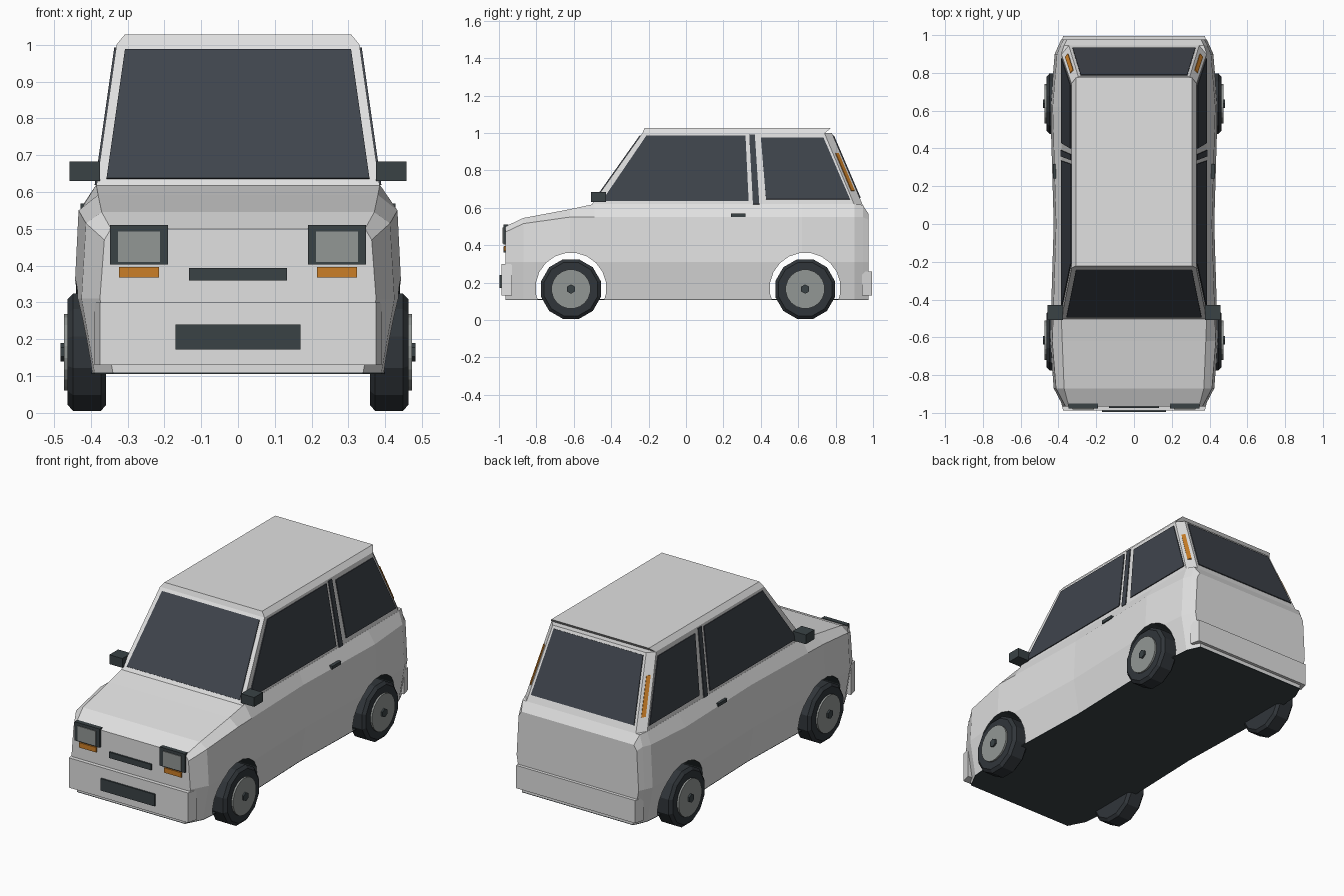
import bpy, bmesh, math
from mathutils import Vector

if "Cube" in bpy.data.objects:
    bpy.data.objects.remove(bpy.data.objects["Cube"], do_unlink=True)


def material(name, rgb):
    m = bpy.data.materials.new(name)
    m.use_nodes = True
    m.diffuse_color = (*rgb, 1)
    bsdf = next(n for n in m.node_tree.nodes if n.type == "BSDF_PRINCIPLED")
    bsdf.inputs["Base Color"].default_value = (*rgb, 1)
    bsdf.inputs["Roughness"].default_value = 0.7
    return m


PAINT = material("pale grey paint", (0.75, 0.75, 0.75))
GLASS = material("dark glass", (0.05, 0.058, 0.072))
TRIM = material("dark trim", (0.042, 0.055, 0.06))
RUBBER = material("tyre rubber", (0.03, 0.036, 0.042))
METAL = material("hub grey", (0.29, 0.31, 0.30))
AMBER = material("amber", (0.6, 0.21, 0.02))


def finish(name, bm, *mats):
    bmesh.ops.recalc_face_normals(bm, faces=bm.faces)
    mesh = bpy.data.meshes.new(name)
    bm.to_mesh(mesh)
    bm.free()
    ob = bpy.data.objects.new(name, mesh)
    bpy.context.collection.objects.link(ob)
    for m in mats:
        mesh.materials.append(m)
    return ob


def loft(name, rings, *mats):
    """Skin a list of equal rings and cap both ends."""
    bm = bmesh.new()
    rows = [[bm.verts.new(p) for p in ring] for ring in rings]
    n = len(rows[0])
    for a, b in zip(rows, rows[1:]):
        for i in range(n):
            j = (i + 1) % n
            bm.faces.new((a[i], a[j], b[j], b[i]))
    bm.faces.new(rows[0])
    bm.faces.new(rows[-1])
    return finish(name, bm, *mats)


def plate(name, points, outward, mat, thick=0.005):
    """Thin panel standing off the surface its points lie on."""
    pts = [Vector(p) for p in points]
    n = (pts[1] - pts[0]).cross(pts[2] - pts[0]).normalized()
    if n.dot(Vector(outward)) < 0:
        n.negate()
    return loft(name, [[p - n * 0.001 for p in pts], [p + n * thick for p in pts]], mat)


def box(name, x, y, z, mat):
    rings = [[(x[0], y[0], h), (x[1], y[0], h), (x[1], y[1], h), (x[0], y[1], h)] for h in z]
    return loft(name, rings, mat)


def lathe(name, profile, sides, y, z, mat, side=1):
    """Revolve (x, radius) pairs about an axis along x."""
    rings = []
    for x, r in profile:
        angles = [2 * math.pi * (i + 0.5) / sides for i in range(sides)]
        rings.append([(side * x, y + r * math.cos(a), z + r * math.sin(a)) for a in angles])
    return loft(name, rings, mat)


def mirrored(half):
    return half + [(-p[0], *p[1:]) for p in reversed(half)]


def lerp(a, b, t):
    return Vector(a).lerp(Vector(b), t)


# Lower body: stations of y, widest half width, deck height, deck half width
stations = [
    (-0.965, 0.375, 0.50, 0.345),
    (-0.87, 0.425, 0.545, 0.37),
    (-0.62, 0.445, 0.592, 0.38),
    (-0.49, 0.44, 0.62, 0.385),
    (0, 0.425, 0.62, 0.385),
    (0.62, 0.443, 0.62, 0.385),
    (0.9, 0.42, 0.62, 0.385),
    (0.945, 0.40, 0.615, 0.37),
    (0.977, 0.385, 0.565, 0.355),
]
rings = []
for y, w, deck, dw in stations:
    shoulder = min(0.55, deck - 0.03)
    rings.append(mirrored([(w - 0.035, y, 0.11), (w, y, 0.31),
                           (w - 0.012, y, shoulder), (dw, y, deck)]))
body = loft("body", rings, PAINT, TRIM)

# Wheel arches cut through the body
AXLES = {"front": -0.615, "rear": 0.637}
WHEEL_Z = 0.165
for y in AXLES.values():
    cutter = lathe("arch_cutter", [(-0.6, 0.19), (0.6, 0.19)], 20, y, 0.17, PAINT)
    cutter.data.materials.append(TRIM)
    for f in cutter.data.polygons:
        f.material_index = 1
    cutter.hide_render = True
    mod = body.modifiers.new("arch", "BOOLEAN")
    mod.operation, mod.solver, mod.object = "DIFFERENCE", "EXACT", cutter
    bpy.context.view_layer.objects.active = body
    bpy.ops.object.modifier_apply(modifier=mod.name)
    bpy.data.objects.remove(cutter, do_unlink=True)

# Floor pan
outline = [(w - 0.035, y, 0.11) for y, w, _, _ in stations]
plate("floor_pan", mirrored(outline), (0, 0, -1), TRIM, 0.004)

# Cabin with chamfered rear corners, then the roof slab
Z0, Z1 = 0.615, 1.0
low = [(0.385, -0.505, Z0), (0.385, 0.90, Z0), (0.345, 0.945, Z0)]
high = [(0.33, -0.232, Z1), (0.33, 0.74, Z1), (0.295, 0.78, Z1)]
loft("cabin", [mirrored(low), mirrored(high)], PAINT)
loft("roof", [mirrored([(0.33, -0.232, Z1), (0.33, 0.745, Z1)]),
              mirrored([(0.308, -0.222, 1.027), (0.308, 0.775, 1.027)])], PAINT)


def cabin_at(corner, z):
    return lerp(low[corner], high[corner], (z - Z0) / (Z1 - Z0))


# Windscreen and rear window
def end_window(name, corner, heights, inset, outward):
    half = []
    for z in heights:
        p = cabin_at(corner, z)
        half.append((p.x - inset, p.y, z))
    plate(name, mirrored(half), outward, GLASS)


end_window("windscreen", 0, (0.635, 0.985), 0.025, (0, -1, 1))
end_window("rear_window", 2, (0.65, 0.985), 0.015, (0, 1, 1))

# Side windows as (y, z) outlines laid on the cabin side
side_panels = {
    "front_window": [(-0.45, 0.635), (-0.212, 0.985), (0.318, 0.985), (0.335, 0.635)],
    "door_pillar": [(0.358, 0.618), (0.338, 0.992), (0.368, 0.992), (0.392, 0.618)],
    "rear_side_window": [(0.428, 0.645), (0.40, 0.975), (0.735, 0.975), (0.877, 0.645)],
}
for side, label in ((1, "left"), (-1, "right")):
    for part, pts in side_panels.items():
        plate(f"{label}_{part}", [(side * cabin_at(0, z).x, y, z) for y, z in pts],
              (side, 0, 0.1), GLASS)

    # Amber strip on the chamfered rear pillar
    strip = [lerp(cabin_at(1, z), cabin_at(2, z), t)
             for z, t in ((0.69, 0.3), (0.69, 0.7), (0.89, 0.7), (0.89, 0.3))]
    plate(f"{label}_pillar_light", [(side * p.x, p.y, p.z) for p in strip],
          (side, 1, 0.2), AMBER)

    # Door mirror and handle
    box(f"{label}_mirror", (side * 0.375, side * 0.457), (-0.507, -0.428), (0.63, 0.683), TRIM)
    box(f"{label}_door_handle", (side * 0.40, side * 0.428), (0.24, 0.318), (0.55, 0.568), TRIM)

    # Headlight and indicator
    box(f"{label}_headlight_frame", (side * 0.19, side * 0.348), (-0.977, -0.95), (0.403, 0.51), TRIM)
    box(f"{label}_headlight_lens", (side * 0.212, side * 0.326), (-0.981, -0.97), (0.41, 0.493), METAL)
    box(f"{label}_indicator", (side * 0.215, side * 0.323), (-0.973, -0.95), (0.368, 0.396), AMBER)

    # Wheels
    for end, y in AXLES.items():
        name = f"{end}_{label}"
        lathe(f"{name}_tyre", [(0.358, 0.148), (0.372, 0.165), (0.448, 0.165), (0.463, 0.148)],
              12, y, WHEEL_Z, RUBBER, side)
        lathe(f"{name}_hub", [(0.40, 0.105), (0.473, 0.105)], 20, y, WHEEL_Z, METAL, side)
        lathe(f"{name}_hub_cap", [(0.45, 0.025), (0.482, 0.025)], 6, y, WHEEL_Z, TRIM, side)

# Bumpers, grille and number panel
for name, front, back in (("front_bumper", -0.987, -0.93), ("rear_bumper", 0.995, 0.94)):
    top = 0.30 if front < 0 else 0.26
    loft(name, [mirrored([(0.375, front, z), (0.39, back, z)]) for z in (0.13, top)], PAINT)
box("grille", (-0.133, 0.133), (-0.975, -0.95), (0.36, 0.393), TRIM)
box("number_panel", (-0.17, 0.17), (-0.996, -0.98), (0.172, 0.24), TRIM)
